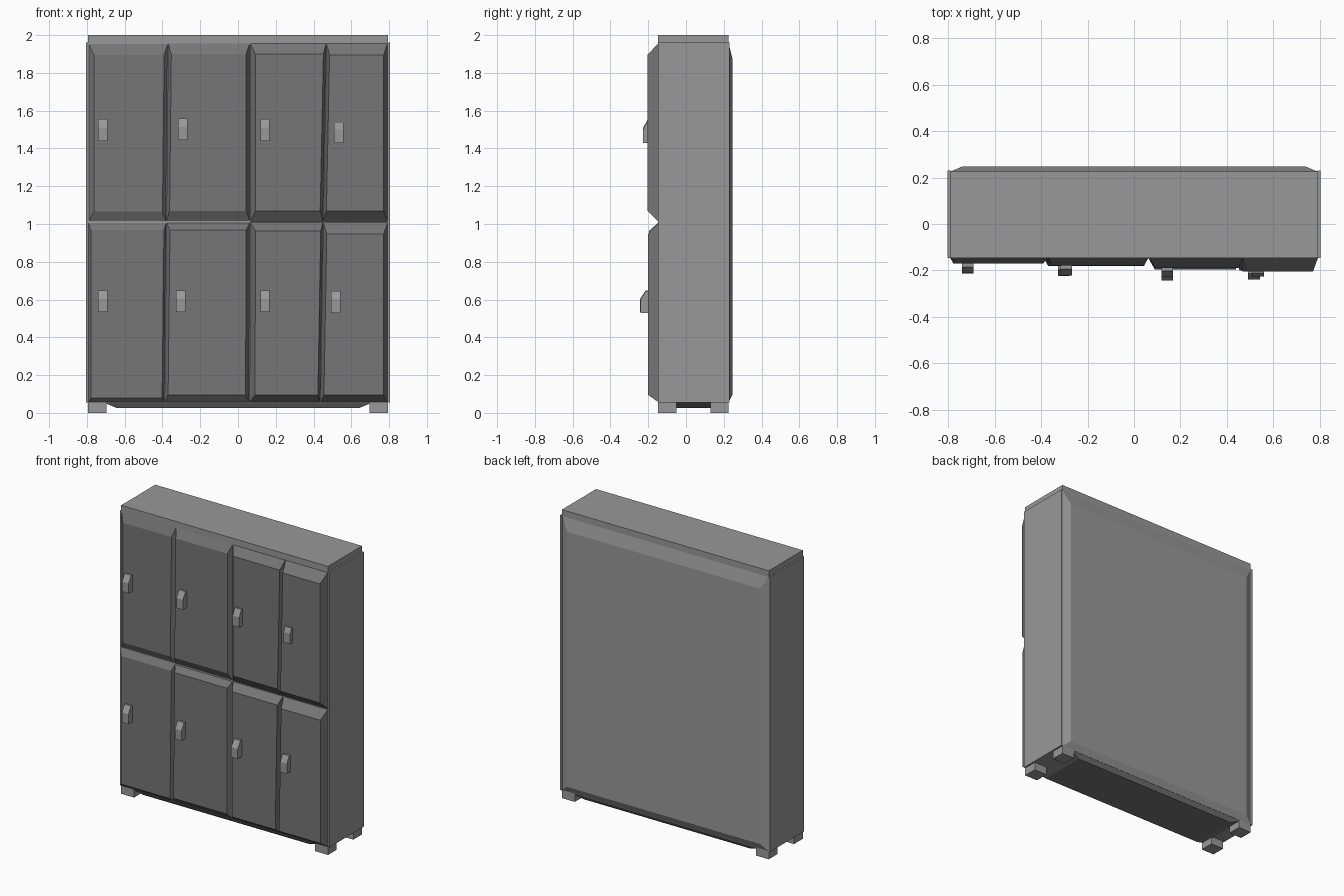
import bpy
import bmesh

if "Cube" in bpy.data.objects:
    bpy.data.objects.remove(bpy.data.objects["Cube"])

YF, YB = -0.147, 0.23      # front and back of the cabinet core
Z0, ZM, ZT = 0.055, 1.01, 1.96


def grey(name, v):
    m = bpy.data.materials.new(name)
    m.diffuse_color = (v, v, v, 1)
    m.use_nodes = True
    m.node_tree.nodes["Principled BSDF"].inputs["Base Color"].default_value = m.diffuse_color
    return m


BODY = grey("body_grey", 0.315)
DARK = grey("door_grey", 0.18)


def loft(name, a, b, mat=BODY):
    """Closed solid between two matching loops."""
    n = len(a)
    faces = [tuple(range(n)), tuple(range(n, 2 * n))]
    faces += [(i, (i + 1) % n, n + (i + 1) % n, n + i) for i in range(n)]
    me = bpy.data.meshes.new(name)
    me.from_pydata(list(a) + list(b), [], faces)
    bm = bmesh.new()
    bm.from_mesh(me)
    bmesh.ops.recalc_face_normals(bm, faces=bm.faces)
    bm.to_mesh(me)
    bm.free()
    me.materials.append(mat)
    ob = bpy.data.objects.new(name, me)
    bpy.context.collection.objects.link(ob)
    return ob


def box(name, x0, x1, y0, y1, z0, z1):
    def ring(z):
        return [(x0, y0, z), (x1, y0, z), (x1, y1, z), (x0, y1, z)]
    return loft(name, ring(z0), ring(z1))


def rect_xz(x0, x1, z0, z1, y):
    return [(x0, y, z0), (x1, y, z0), (x1, y, z1), (x0, y, z1)]


def rect_xy(x, y0, y1, z):
    return [(-x, y0, z), (x, y0, z), (x, y1, z), (-x, y1, z)]


# cabinet core with top cap
box("cabinet_core", -0.793, 0.793, YF, 0.226, Z0, 2.0)

# side panels and feet
for s, side in ((-1, "left"), (1, "right")):
    box(side + "_panel", *sorted((s * 0.79, s * 0.804)), YF, YB, Z0, ZT)
    for y, end in ((YF, "front"), (0.13, "back")):
        box(f"{end}_{side}_foot", *sorted((s * 0.695, s * 0.793)), y, y + 0.096, 0, Z0 + 0.001)

# bevelled back panel and underside
loft("back_panel", rect_xz(-0.793, 0.793, Z0, ZT, 0.225),
     rect_xz(-0.74, 0.74, 0.1, 1.87, 0.247))
loft("bottom_panel", rect_xy(0.715, -0.145, 0.225, Z0 + 0.001),
     rect_xy(0.64, -0.125, 0.205, 0.025), DARK)

# column boundaries at the top, middle and bottom of the front
cols = [(-0.793, -0.793, -0.793), (-0.371, -0.38, -0.39), (0.063, 0.063, 0.06),
        (0.467, 0.45, 0.435), (0.793, 0.793, 0.793)]
# per door: bevel left, right, top, bottom; face y; handle x, bottom z, front y
upper = [(.03, .02, .065, .055, -.17, -.716, 1.44, -.211),
         (.018, .02, .06, .06, -.179, -.292, 1.444, -.222),
         (.03, .015, .06, .06, -.189, .143, 1.44, -.227),
         (.018, .022, .065, .06, -.204, .534, 1.43, -.227)]
lower = [(.015, .012, .042, .025, -.17, -.716, .534, -.213),
         (.02, .02, .042, .04, -.18, -.302, .534, -.223),
         (.03, .012, .047, .04, -.196, .143, .534, -.243),
         (.02, .022, .062, .04, -.2, .517, .53, -.24)]

for row, (doors, zt, zb) in enumerate(((upper, ZT, ZM), (lower, ZM, Z0))):
    for i, (l, r, t, b, y, hx, hz, hy) in enumerate(doors):
        tag = f"{('upper', 'lower')[row]}_{i + 1}"
        L, R = cols[i], cols[i + 1]
        # chamfered door
        base = [(L[row + 1], YF + .003, zb), (R[row + 1], YF + .003, zb),
                (R[row], YF + .003, zt), (L[row], YF + .003, zt)]
        face = [(L[row + 1] + l, y, zb + b), (R[row + 1] - r, y, zb + b),
                (R[row] - r, y, zt - t), (L[row] + l, y, zt - t)]
        loft("door_" + tag, base, face, DARK)
        # handle with sloping top
        h = 0.105 if (row, i) == (0, 3) else 0.115
        prof = [(y + .005, hz), (hy, hz), (hy, hz + .07),
                (y - .35 * (y - hy), hz + h), (y + .005, hz + h)]
        loft("handle_" + tag, [(hx - .025, p, z) for p, z in prof],
             [(hx + .025, p, z) for p, z in prof])
